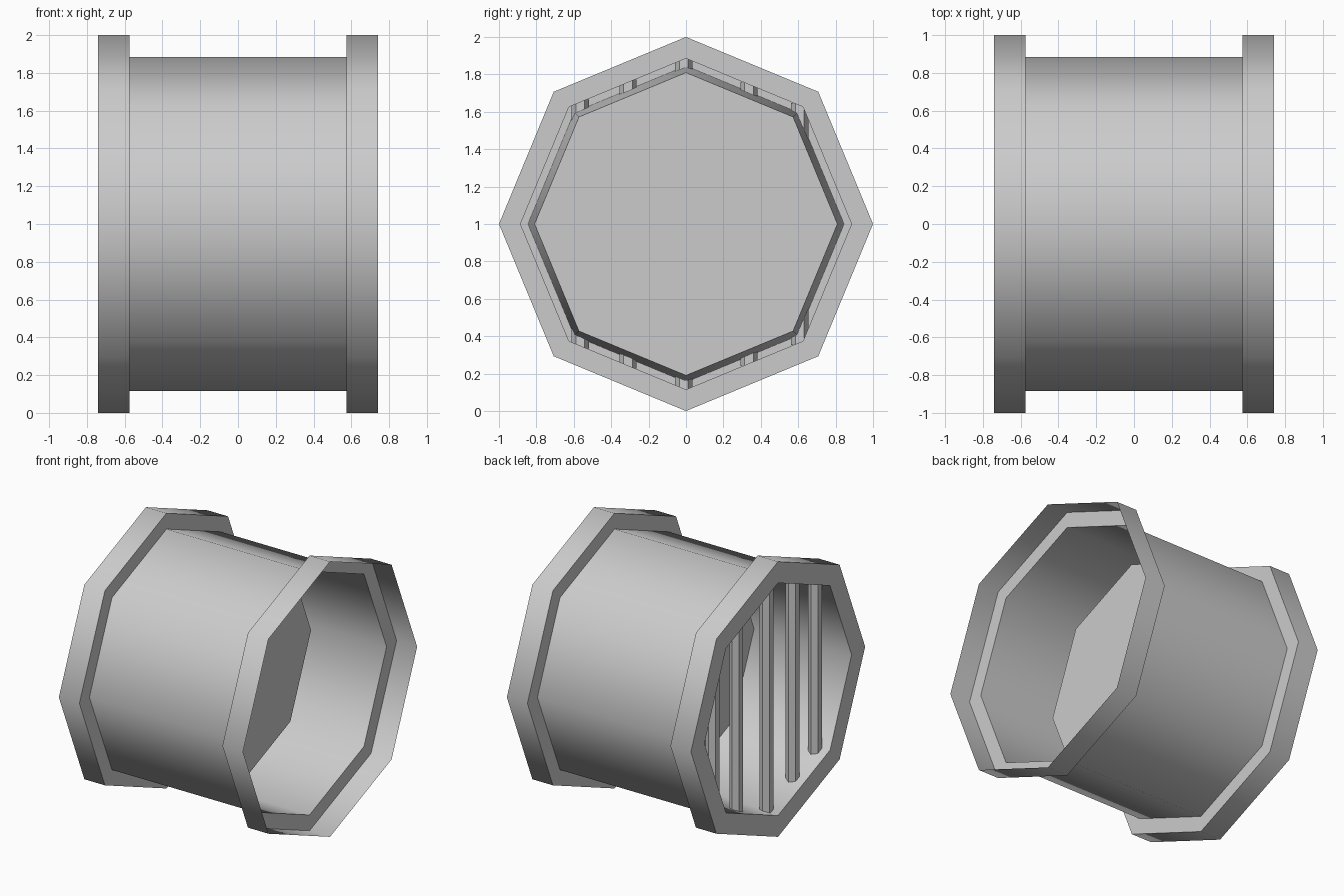
import bpy, bmesh, math

if "Cube" in bpy.data.objects:
    bpy.data.objects.remove(bpy.data.objects["Cube"])

SIDES = 8


def lathe_x(name, profile, cap_end=False):
    """Spin (x, radius) points into an eight-sided open shell around the pipe axis."""
    bm = bmesh.new()
    rings = []
    for x, r in profile:
        rings.append([bm.verts.new((x, r * math.cos(2 * math.pi * i / SIDES),
                                    1 + r * math.sin(2 * math.pi * i / SIDES)))
                      for i in range(SIDES)])
    for a, b in zip(rings, rings[1:]):
        for i in range(SIDES):
            j = (i + 1) % SIDES
            bm.faces.new((a[i], b[i], b[j], a[j]))
    if cap_end:
        bm.faces.new(list(reversed(rings[-1])))
    me = bpy.data.meshes.new(name)
    bm.to_mesh(me)
    bm.free()
    ob = bpy.data.objects.new(name, me)
    bpy.context.collection.objects.link(ob)
    bpy.ops.object.select_all(action='DESELECT')
    ob.select_set(True)
    bpy.context.view_layer.objects.active = ob
    bpy.ops.object.shade_smooth_by_angle(angle=math.radians(60))
    return ob


# Pipe with a hollow flange at each end and a rim on the grille end
lathe_x("pipe_shell", [(0.74, 1), (0.575, 1), (0.575, 0.885), (-0.575, 0.885),
                       (-0.575, 1), (-0.74, 1), (-0.74, 0.845)])

# Tapered recess behind the grille, closed by a plate mid-pipe
lathe_x("recess", [(-0.74, 0.845), (0.02, 0.81)], cap_end=True)

# Six-sided vertical grille bars, poking slightly through the recess wall
for n, y in enumerate((-0.565, -0.31, -0.012, 0.337, 0.608)):
    a = abs(y)
    slope = math.tan(math.pi / 8)
    half = min(0.90 - a * slope, (0.90 - a) / slope)
    bpy.ops.mesh.primitive_cylinder_add(vertices=6, radius=0.046, depth=2 * half,
                                        location=(-0.64, y, 1),
                                        rotation=(0, 0, math.radians(0)))
    bar = bpy.context.object
    bar.name = f"grille_bar_{n + 1}"
    # turn one flat side along the pipe axis
    if any(abs(v.co.y) < 1e-4 for v in bar.data.vertices):
        bar.rotation_euler.z = math.radians(30)
